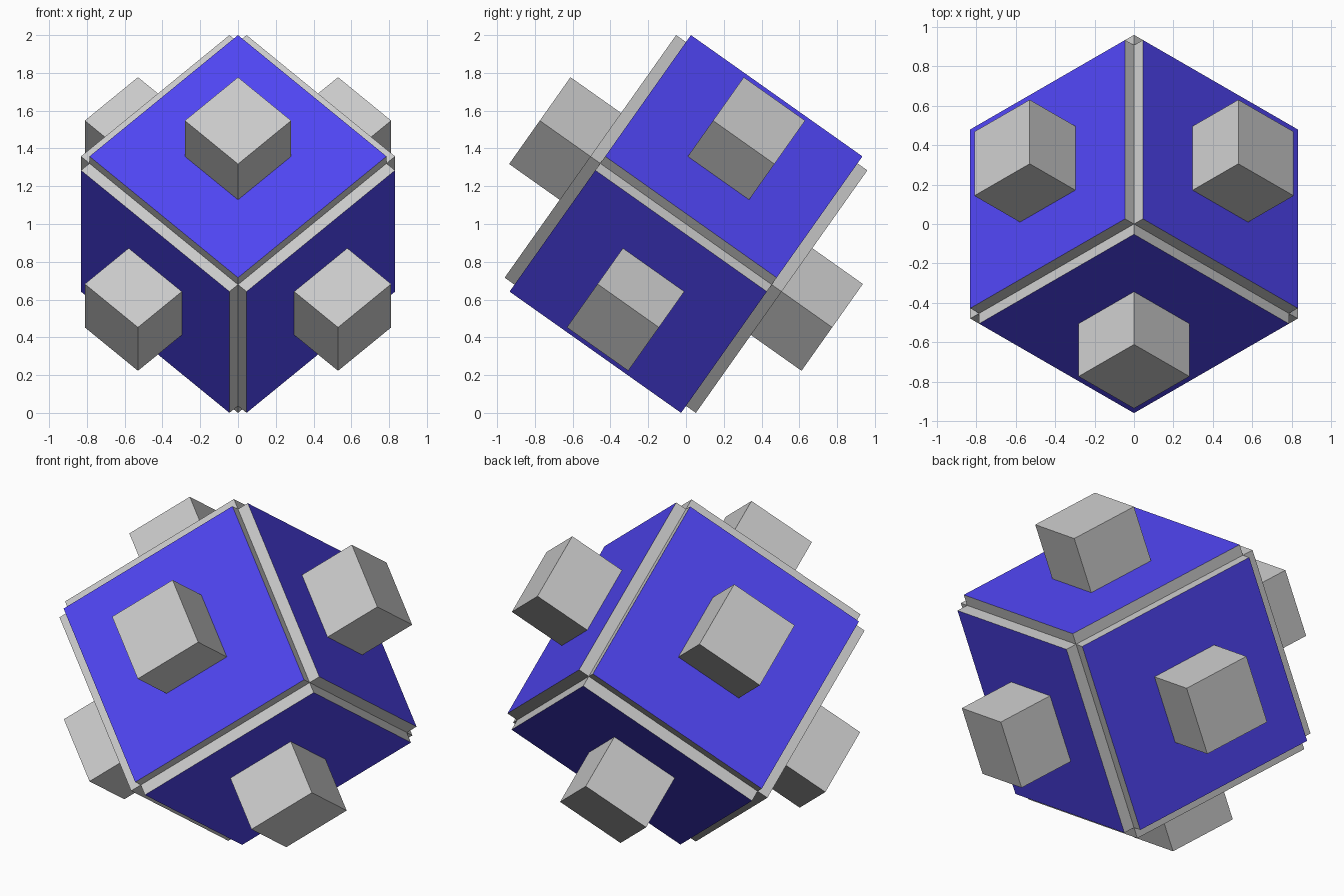
import bpy, bmesh
from math import sqrt
from mathutils import Matrix, Vector

if "Cube" in bpy.data.objects:
    bpy.data.objects.remove(bpy.data.objects["Cube"])

CORE = 0.556      # half size of the inner cube
FACE = 0.62       # distance from centre to the blue panels
KNOB = 0.199      # half width of the small blocks
TIP = 0.948       # distance from centre to the outer end of the blocks

# Three cube axes, tilted so that the cube stands on one corner
axes = [Vector((0, -sqrt(2 / 3), sqrt(1 / 3))),
        Vector((sqrt(1 / 2), sqrt(1 / 6), sqrt(1 / 3))),
        Vector((-sqrt(1 / 2), sqrt(1 / 6), sqrt(1 / 3)))]
tilt = Matrix(axes).transposed().to_4x4()
stand = Matrix.Translation((0, 0, 1)) @ tilt


def material(name, color):
    mat = bpy.data.materials.new(name)
    mat.diffuse_color = color
    mat.use_nodes = True
    mat.node_tree.nodes["Principled BSDF"].inputs["Base Color"].default_value = mat.diffuse_color
    return mat


def add_object(name, bm, mats=()):
    bm.transform(stand)
    bmesh.ops.recalc_face_normals(bm, faces=bm.faces)
    mesh = bpy.data.meshes.new(name)
    bm.to_mesh(mesh)
    bm.free()
    for mat in mats:
        mesh.materials.append(mat)
    obj = bpy.data.objects.new(name, mesh)
    bpy.context.collection.objects.link(obj)
    return obj


# Body: a cube with every side raised, leaving grooves along the edges
bm = bmesh.new()
bmesh.ops.create_cube(bm, size=2 * CORE)
sides = bm.faces[:]
panels = bmesh.ops.inset_individual(bm, faces=sides, thickness=0, depth=FACE - CORE)
for face in sides:
    face.material_index = 1
for face in panels["faces"]:
    face.material_index = 0
add_object("body", bm, [material("grey", (0.8, 0.8, 0.8, 1)),
                        material("blue", (0.08, 0.06, 0.9, 1))])

# Blocks: one in the middle of each panel
for i in range(3):
    for sign, side in ((1, "upper"), (-1, "lower")):
        size = [2 * KNOB] * 3
        size[i] = TIP - FACE
        centre = Vector((0, 0, 0))
        centre[i] = sign * (FACE + TIP) / 2
        bm = bmesh.new()
        bmesh.ops.create_cube(bm, size=1, matrix=Matrix.Translation(centre) @ Matrix.Diagonal((*size, 1)))
        add_object(f"{side}_block_{i + 1}", bm)
